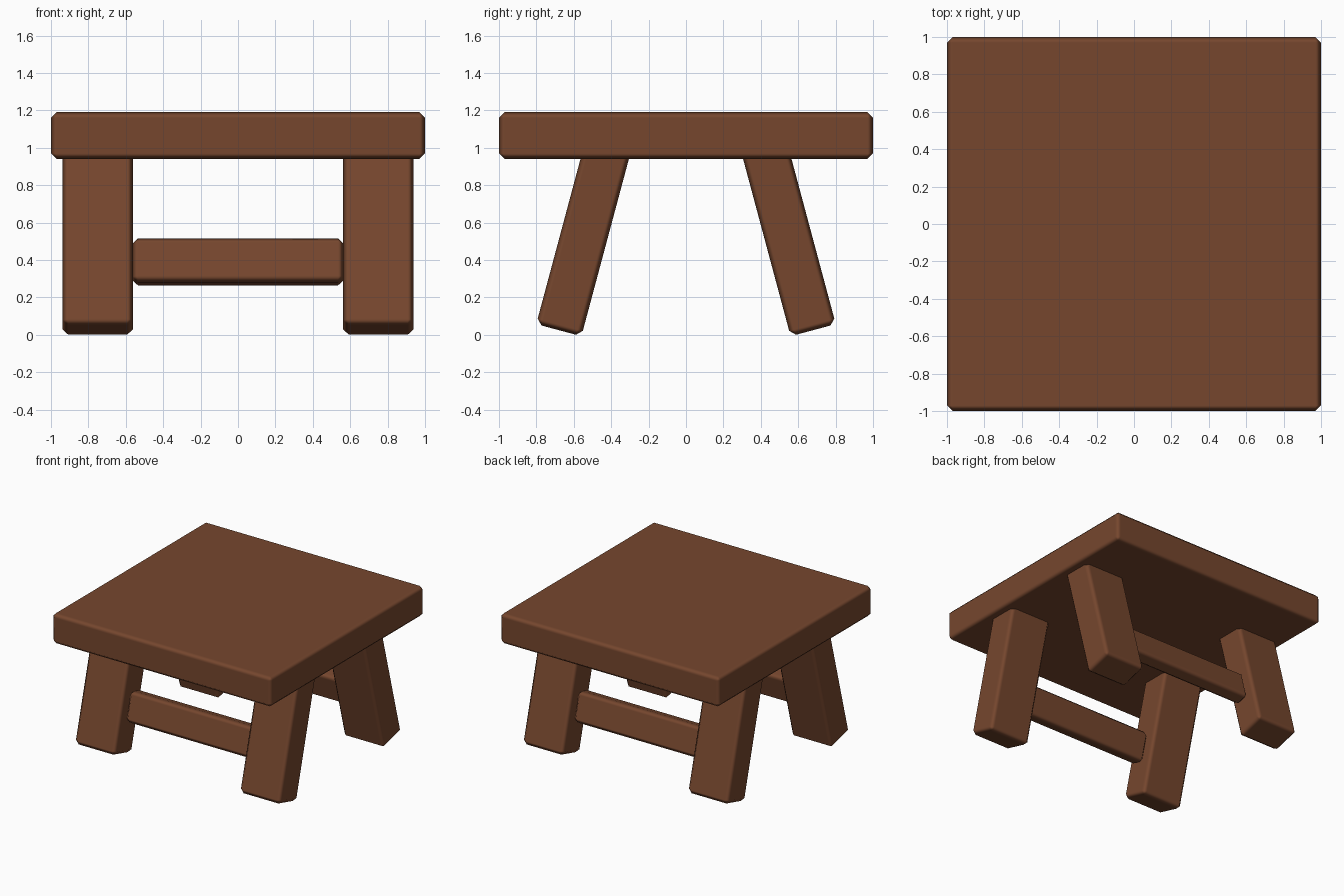
import bpy
import math
from mathutils import Matrix, Vector

if "Cube" in bpy.data.objects:
    bpy.data.objects.remove(bpy.data.objects["Cube"])

TILT = math.radians(15)

wood = bpy.data.materials.new("brown_wood")
wood.diffuse_color = (0.18, 0.062, 0.027, 1)
wood.use_nodes = True
wood.node_tree.nodes["Principled BSDF"].inputs["Base Color"].default_value = wood.diffuse_color


def plank(name, size, loc, tilt=0.0):
    """Box with chamfered, softly shaded edges, leaning about the x axis."""
    bpy.ops.mesh.primitive_cube_add(size=1)
    ob = bpy.context.object
    ob.name = name
    ob.data.transform(Matrix.Diagonal((*size, 1)))
    ob.location = loc
    ob.rotation_euler.x = tilt
    bpy.ops.object.shade_smooth()
    bevel = ob.modifiers.new("chamfer", 'BEVEL')
    bevel.width = 0.03
    bevel.segments = 1
    bevel.harden_normals = True
    ob.data.materials.append(wood)
    return ob


# Square top
plank("table_top", (2, 2, 0.25), (0, 0, 1.065))

# Splayed legs and the rails joining each pair
FOOT = Vector((0, 0.68, 0.025))
LENGTH = 1.06
for sy, end in ((-1, "front"), (1, "back")):
    axis = Vector((0, -sy * math.sin(TILT), math.cos(TILT)))
    foot = Vector((0, sy * FOOT.y, FOOT.z))
    for sx, side in ((-1, "left"), (1, "right")):
        centre = foot + axis * LENGTH / 2 + Vector((sx * 0.75, 0, 0))
        plank(f"{end}_{side}_leg", (0.375, 0.25, LENGTH), centre, sy * TILT)
    rail = foot + axis * (0.365 / math.cos(TILT))
    plank(f"{end}_rail", (1.13, 0.125, 0.243), rail, sy * TILT)
